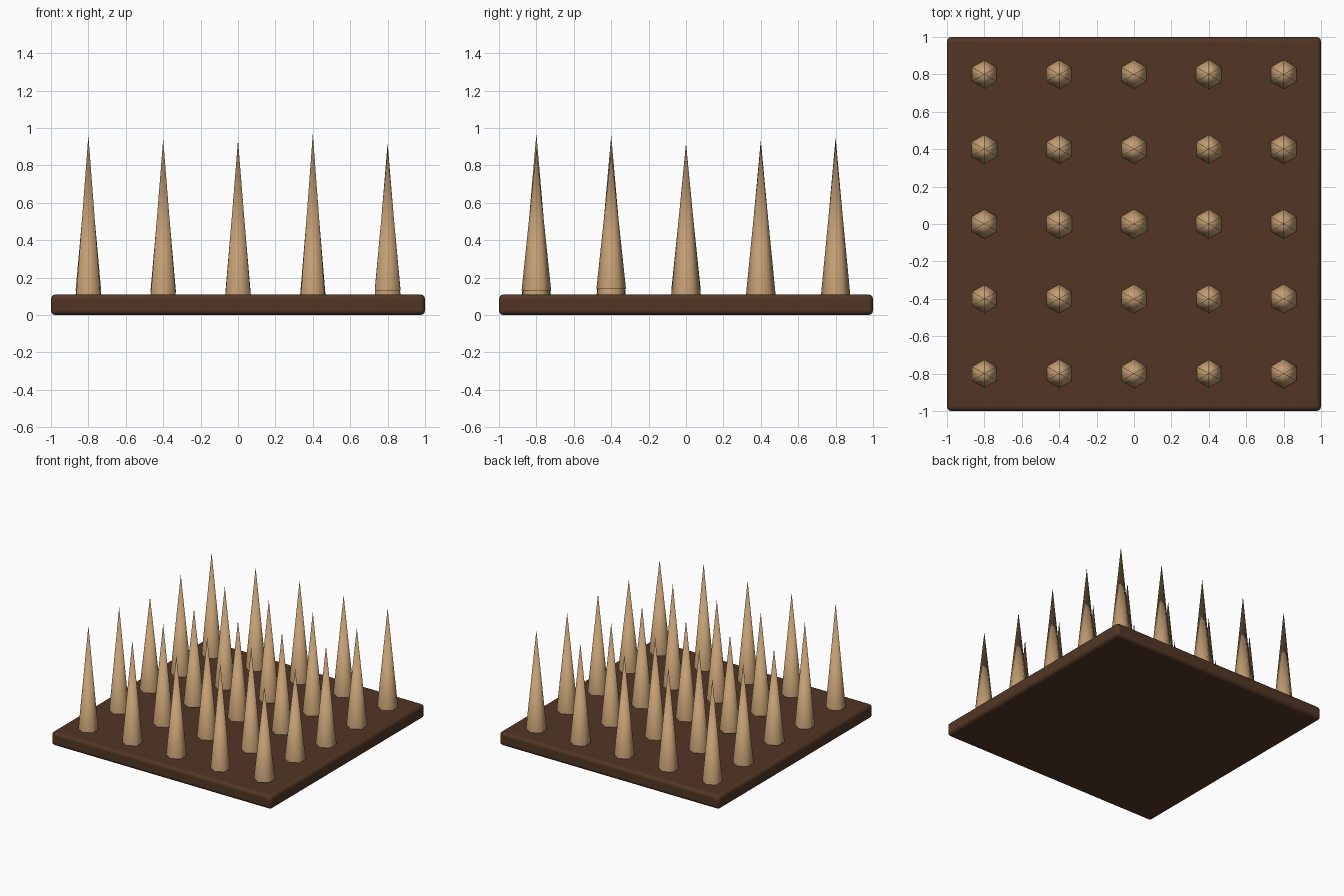
import bpy
import math

if "Cube" in bpy.data.objects:
    bpy.data.objects.remove(bpy.data.objects["Cube"], do_unlink=True)


def make_material(name, rgb):
    mat = bpy.data.materials.new(name)
    mat.use_nodes = True
    colour = (*rgb, 1.0)
    mat.diffuse_color = colour
    bsdf = mat.node_tree.nodes["Principled BSDF"]
    bsdf.inputs["Base Color"].default_value = colour
    bsdf.inputs["Roughness"].default_value = 0.8
    return mat


dark_wood = make_material("dark_wood", (0.085, 0.037, 0.018))
pale_wood = make_material("pale_wood", (0.54, 0.34, 0.17))

BOARD_HEIGHT = 0.11
SPACING = 0.4
SPIKE_CENTRE = 0.51
SPIKE_RADIUS = 0.079

# Square board with softly rounded edges
bpy.ops.mesh.primitive_cube_add(size=1, location=(0, 0, BOARD_HEIGHT / 2))
board = bpy.context.object
board.name = "board"
board.scale = (2, 2, BOARD_HEIGHT)
bpy.ops.object.transform_apply(location=False, rotation=False, scale=True)
board.data.materials.append(dark_wood)
bevel = board.modifiers.new("rounded_edges", "BEVEL")
bevel.width = 0.025
bevel.segments = 3
bpy.ops.object.shade_smooth_by_angle(angle=math.radians(40))

# Tip heights, rows from front to back, columns from right to left
tip_rows = [
    (0.96, 0.94, 0.93, 0.97, 0.89),
    (0.96, 0.93, 0.925, 0.95, 0.88),
    (0.89, 0.9, 0.91, 0.92, 0.915),
    (0.92, 0.93, 0.925, 0.935, 0.91),
    (0.95, 0.935, 0.935, 0.92, 0.92),
]


def add_spike(column, row, tip):
    """Six-sided spike centred at a fixed height, with corners facing front and back."""
    depth = 2 * (tip - SPIKE_CENTRE)
    bpy.ops.mesh.primitive_cone_add(
        vertices=6, radius1=SPIKE_RADIUS, radius2=0, depth=depth,
        location=((column - 2) * SPACING, (row - 2) * SPACING, SPIKE_CENTRE))
    spike = bpy.context.object
    spike.name = f"spike_{row + 1}_{column + 1}"
    spike.data.materials.append(pale_wood)
    # Soft sides, crisp base rim
    bpy.ops.object.shade_smooth_by_angle(angle=math.radians(65))


# Grid of spikes
for row, tips in enumerate(tip_rows):
    for column, tip in enumerate(tips):
        add_spike(column, row, tip)
